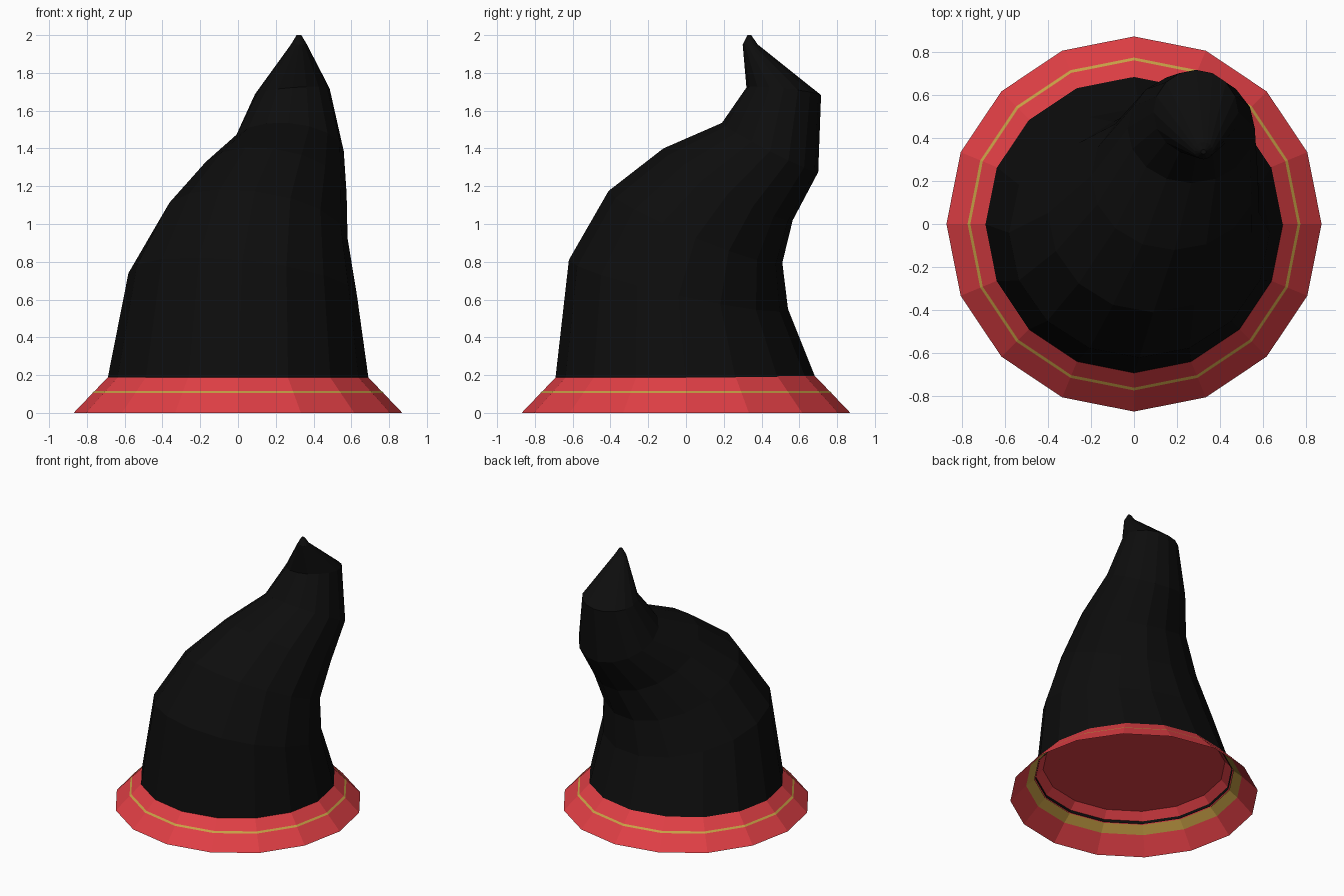
import bpy, bmesh, math

if "Cube" in bpy.data.objects:
    bpy.data.objects.remove(bpy.data.objects["Cube"])

SIDES = 16


def material(name, color):
    m = bpy.data.materials.new(name)
    m.diffuse_color = (*color, 1)
    m.use_nodes = True
    m.node_tree.nodes["Principled BSDF"].inputs["Base Color"].default_value = m.diffuse_color
    return m


def loft(name, rings, mat, cap_top=False):
    """Skin rings given as x extremes (x, z), (x, z) and y extremes (y, z), (y, z)."""
    bm = bmesh.new()
    loops = []
    for (xl, zl), (xr, zr), (yf, zf), (yb, zb) in rings:
        cx, cy, cz = (xl + xr) / 2, (yf + yb) / 2, (zl + zr + zf + zb) / 4
        loop = []
        for i in range(SIDES):
            a = 2 * math.pi * i / SIDES
            c, s = math.cos(a), math.sin(a)
            loop.append(bm.verts.new((cx + c * (xr - xl) / 2,
                                      cy + s * (yb - yf) / 2,
                                      cz + c * (zr - zl) / 2 + s * (zb - zf) / 2)))
        loops.append(loop)
    for lo, hi in zip(loops, loops[1:]):
        for i in range(SIDES):
            j = (i + 1) % SIDES
            bm.faces.new((lo[i], lo[j], hi[j], hi[i]))
    if cap_top:
        bm.faces.new(loops[-1])
    me = bpy.data.meshes.new(name)
    bm.to_mesh(me)
    bm.free()
    me.materials.append(mat)
    ob = bpy.data.objects.new(name, me)
    bpy.context.collection.objects.link(ob)
    return ob


def flat_ring(r, z):
    return (-r, z), (r, z), (-r, z), (r, z)


black = material("black_felt", (0.004, 0.004, 0.004))
red = material("red_brim", (0.75, 0.05, 0.06))
gold = material("gold_trim", (0.58, 0.35, 0.06))

# Flared brim, continuing up inside the crown to a flat ceiling
loft("brim", [flat_ring(0.87, 0), flat_ring(0.64, 0.24)], red, cap_top=True)

# Thin trim band that just pokes through the brim
loft("trim_band", [flat_ring(0.772, 0.105), flat_ring(0.70, 0.165)], gold)

# Crooked crown: tilted rings leaning back and right, then up to the tip
loft("crown", [
    flat_ring(0.693, 0.168),
    ((-0.58, 0.72), (0.63, 0.60), (-0.62, 0.83), (0.54, 0.57)),
    ((-0.40, 1.06), (0.58, 0.94), (-0.41, 1.16), (0.51, 0.78)),
    ((-0.20, 1.28), (0.575, 1.18), (-0.12, 1.38), (0.565, 1.00)),
    ((-0.03, 1.44), (0.56, 1.40), (0.19, 1.52), (0.70, 1.26)),
    ((0.09, 1.69), (0.485, 1.72), (0.32, 1.72), (0.715, 1.68)),
    ((0.28, 1.95), (0.365, 1.95), (0.30, 1.95), (0.38, 1.95)),
    ((0.31, 2.0), (0.335, 2.0), (0.325, 2.0), (0.345, 2.0)),
], black, cap_top=True)
